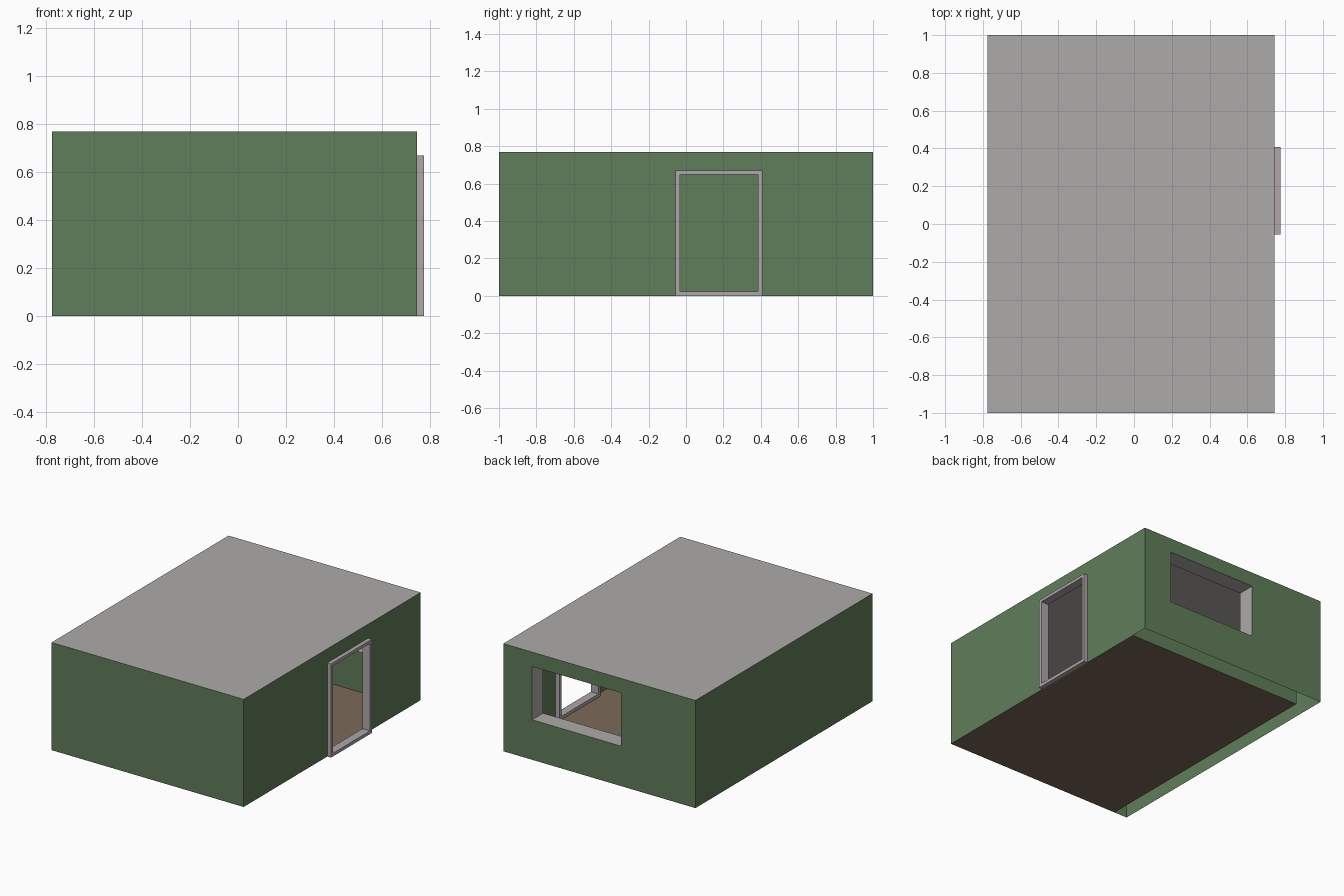
import bpy

if "Cube" in bpy.data.objects:
    bpy.data.objects.remove(bpy.data.objects["Cube"])

# Main dimensions
X0, X1 = -0.775, 0.745        # outer side walls
Y0, Y1 = -1.0, 1.0            # outer front and back walls
H = 0.77                      # wall height
XI, YI = -0.67, 0.876         # inner faces of the hollow left and back walls
WINDOW = (-0.184, 0.517, 0.286, 0.667)
DOOR_OUT = (-0.055, 0.408, 0.0, 0.67)
DOOR_IN = (-0.032, 0.385, 0.023, 0.648)


def material(name, rgb):
    m = bpy.data.materials.new(name)
    m.diffuse_color = (*rgb, 1)
    m.use_nodes = True
    m.node_tree.nodes["Principled BSDF"].inputs["Base Color"].default_value = m.diffuse_color
    return m


GREEN = material("wall green", (0.118, 0.205, 0.102))
GREY = material("roof grey", (0.42, 0.41, 0.40))
TRIM = material("door trim grey", (0.43, 0.385, 0.40))
BROWN = material("floor brown", (0.20, 0.142, 0.095))


def mesh(name, verts, faces, mat):
    me = bpy.data.meshes.new(name)
    me.from_pydata(verts, [], faces)
    me.materials.append(mat)
    ob = bpy.data.objects.new(name, me)
    bpy.context.collection.objects.link(ob)
    return ob


def rect(r):
    a, b, c, d = r
    return [(a, c), (b, c), (b, d), (a, d)]


def sheet(name, axis, pos, outer, mat, hole=None, flip=False):
    """Flat rectangle across an axis, optionally with a rectangular hole."""
    uv = rect(outer) + (rect(hole) if hole else [])
    put = {"x": lambda u, v: (pos, u, v),
           "y": lambda u, v: (u, pos, v),
           "z": lambda u, v: (u, v, pos)}[axis]
    if hole:
        faces = [(i, (i + 1) % 4, (i + 1) % 4 + 4, i + 4) for i in range(4)]
    else:
        faces = [(0, 1, 2, 3)]
    if flip:
        faces = [f[::-1] for f in faces]
    return mesh(name, [put(u, v) for u, v in uv], faces, mat)


# Outer walls
sheet("front_wall", "y", Y0, (X0, X1, 0, H), GREEN)
sheet("back_wall", "y", Y1, (X0, X1, 0, H), GREEN, WINDOW, flip=True)
sheet("left_wall", "x", X0, (Y0, Y1, 0, H), GREEN, flip=True)
sheet("right_wall", "x", X1, (Y0, Y1, 0, H), GREEN, DOOR_IN)

# Inner walls of the hollow left and back sides
sheet("inner_back_wall", "y", YI, (XI, X1, 0, H), GREEN, WINDOW)
sheet("inner_left_wall", "x", XI, (Y0, YI, 0, H), GREEN)

# Roof and floor
sheet("roof", "z", H, (X0, X1, Y0, Y1), GREY)
sheet("floor", "z", 0.0, (XI, X1, Y0, YI), BROWN)

# Window lining joining the inner and outer back walls
lining = [(u, y, v) for y in (YI, Y1) for u, v in rect(WINDOW)]
mesh("window_lining", lining,
     [(i, i + 4, (i + 1) % 4 + 4, (i + 1) % 4) for i in range(4)], GREY)

# Door frame, straddling the right wall
frame = sheet("door_frame", "x", X1, DOOR_OUT, TRIM, DOOR_IN)
solid = frame.modifiers.new("thickness", "SOLIDIFY")
solid.thickness = 0.06
solid.offset = 0
